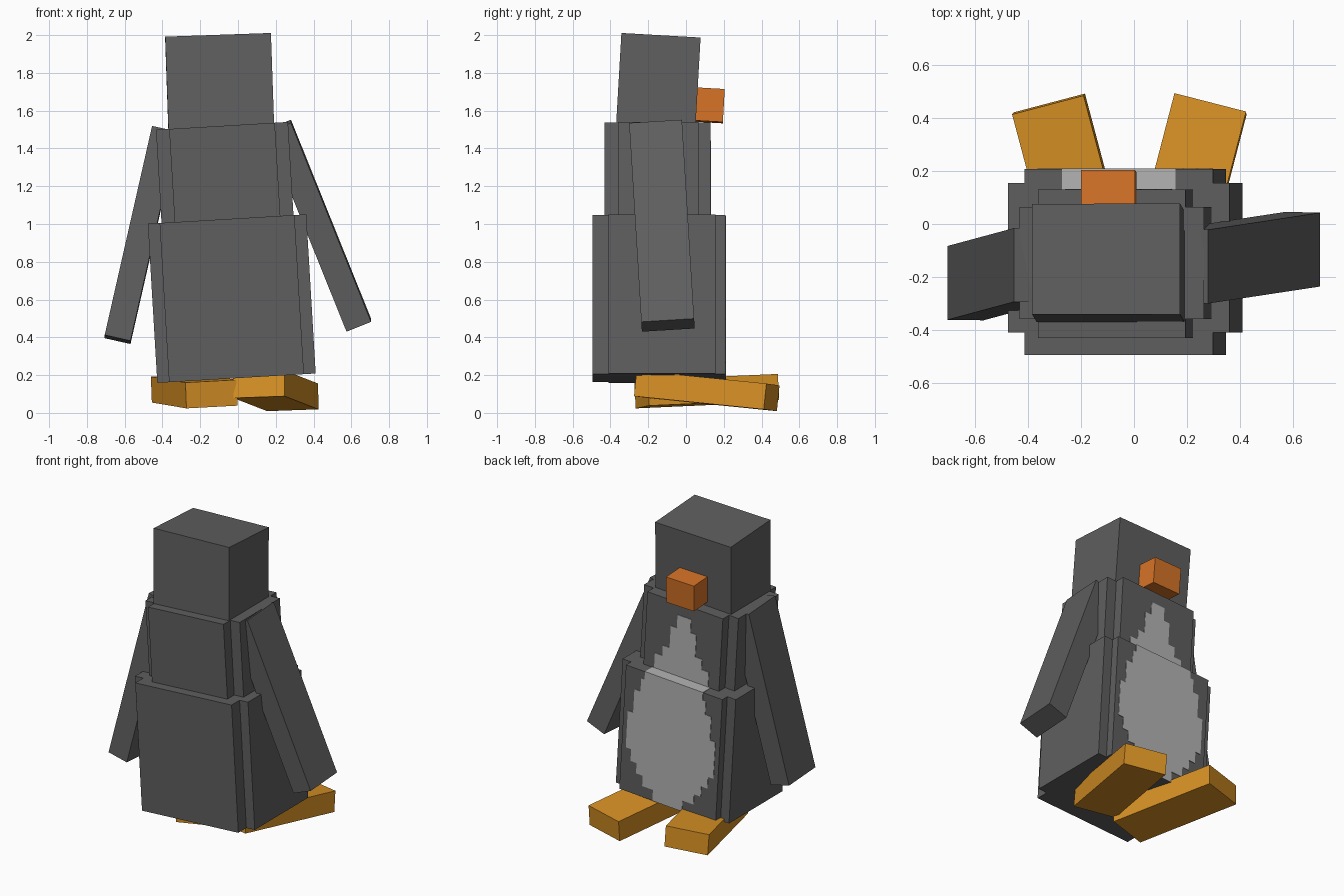
import bpy, bmesh
from math import radians
from mathutils import Matrix, Vector

if "Cube" in bpy.data.objects:
    bpy.data.objects.remove(bpy.data.objects["Cube"])


def mat(name, rgb):
    m = bpy.data.materials.new(name)
    m.diffuse_color = (*rgb, 1)
    m.use_nodes = True
    m.node_tree.nodes["Principled BSDF"].inputs["Base Color"].default_value = m.diffuse_color
    return m


GREY = mat("charcoal grey", (0.113, 0.113, 0.113))
PALE = mat("pale grey", (0.45, 0.45, 0.45))
YELLOW = mat("amber", (0.68, 0.28, 0.018))
ORANGE = mat("orange", (0.66, 0.17, 0.02))


def pose(loc, rx=0, ry=0, yaw=0):
    """Placement: sideways roll first, then pitch, then yaw."""
    return (Matrix.Translation(loc) @ Matrix.Rotation(radians(yaw), 4, 'Z')
            @ Matrix.Rotation(radians(rx), 4, 'X') @ Matrix.Rotation(radians(ry), 4, 'Y'))


def finish(name, bm, matrix, material):
    bmesh.ops.recalc_face_normals(bm, faces=bm.faces)
    me = bpy.data.meshes.new(name)
    bm.to_mesh(me)
    bm.free()
    me.materials.append(material)
    ob = bpy.data.objects.new(name, me)
    ob.matrix_world = matrix
    bpy.context.collection.objects.link(ob)
    return ob


def boxes(name, parts, matrix, material):
    """One object from a list of (centre, size) boxes."""
    bm = bmesh.new()
    for c, s in parts:
        bmesh.ops.create_cube(bm, size=1, matrix=Matrix.Translation(c) @ Matrix.Diagonal((*s, 1)))
    return finish(name, bm, matrix, material)


def box(name, size, matrix, material):
    return boxes(name, [((0, 0, 0), size)], matrix, material)


def notched_block(name, wide, narrow, y_wide, y_deep, z0, z1, matrix):
    """Prism with stepped corners: a wide shallow and a narrow deep box joined."""
    a, b = wide / 2, narrow / 2
    (f, k), (F, K) = y_wide, y_deep
    outline = [(-b, F), (b, F), (b, f), (a, f), (a, k), (b, k),
               (b, K), (-b, K), (-b, k), (-a, k), (-a, f), (-b, f)]
    bm = bmesh.new()
    face = bm.faces.new([bm.verts.new((x, y, z0)) for x, y in outline])
    ext = bmesh.ops.extrude_face_region(bm, geom=[face])
    top = [v for v in ext["geom"] if isinstance(v, bmesh.types.BMVert)]
    bmesh.ops.translate(bm, verts=top, vec=Vector((0, 0, z1 - z0)))
    finish(name, bm, matrix, GREY)


def patch_rows(rows, top, y):
    """Stepped patch: rows of (depth from, depth to, half width) below the top edge."""
    return [((0, y, top - (d0 + d1) / 2), (2 * w, 0.008, d1 - d0)) for d0, d1, w in rows]


# Lower and upper body, leaning slightly sideways
low = pose((-0.033, 0, 0.605), ry=-3.4)
up = pose((-0.07, 0, 1.27), ry=-3.4)
notched_block("lower_body", 0.84, 0.715, (-0.41, 0.155), (-0.495, 0.208), -0.422, 0.422, low)
notched_block("upper_body", 0.70, 0.56, (-0.36, 0.065), (-0.432, 0.13), -0.27, 0.25, up)

# Stepped belly patch, with the strip on the ledge between the bodies
lower_rows = [(0, .05, .215), (.05, .14, .24), (.14, .30, .285), (.30, .55, .325),
              (.55, .63, .285), (.63, .70, .24), (.70, .77, .19), (.77, .844, .11)]
upper_rows = [(.08, .17, .05), (.17, .32, .095), (.32, .39, .145), (.39, .49, .20)]
ledge = ((0, 0.169, 0.421), (0.43, 0.084, 0.008))
boxes("lower_belly", patch_rows(lower_rows, 0.422, 0.207) + [ledge], low, PALE)
boxes("upper_belly", patch_rows(upper_rows, 0.25, 0.129), up, PALE)

# Head and beak share one tilt
head = pose((-0.097, -0.147, 1.745), rx=-3.3, ry=-2)
box("head", (0.56, 0.42, 0.49), head, GREY)
box("beak", (0.205, 0.15, 0.175), pose((-0.096, 0.125, 1.628), rx=-3.3, ry=-2), ORANGE)

# Flippers and feet, each pair swinging in opposite directions
for side, loc, rx, ry in (("right", (0.4275, -0.1275, 0.991), 3.5, -21.9),
                          ("left", (-0.512, -0.19, 0.942), -3.5, 12.75)):
    box(side + "_flipper", (0.14, 0.28, 1.137), pose(loc, rx, ry), GREY)
for side, loc, rx, ry, yaw in (("right", (0.20, 0.11, 0.117), -5.6, -2, -14.6),
                               ("left", (-0.232, 0.11, 0.115), 2.5, -3, 14.9)):
    box(side + "_foot", (0.28, 0.713, 0.137), pose(loc, rx, ry, yaw), YELLOW)
